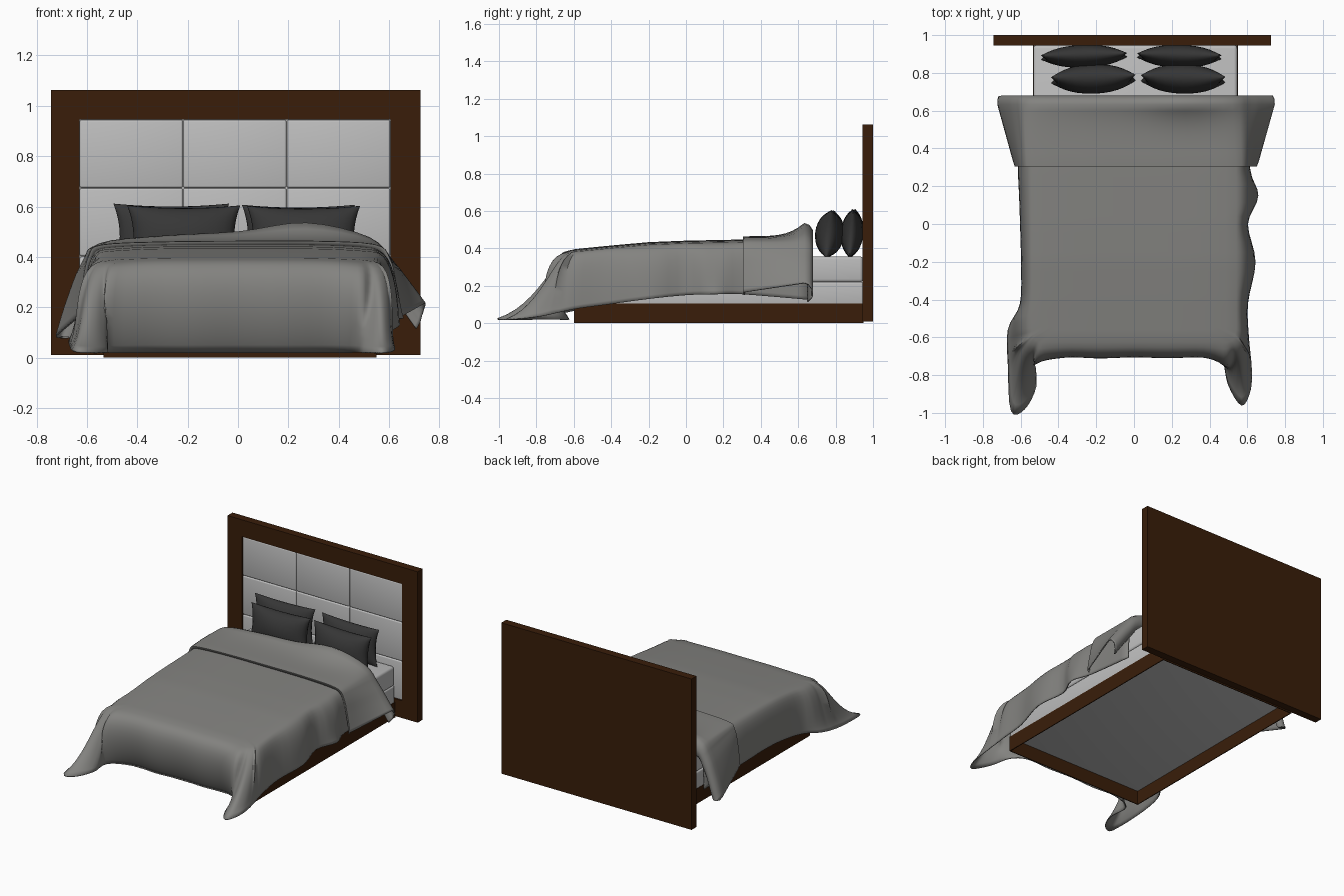
import bpy, bmesh, math
from mathutils import Vector

if "Cube" in bpy.data.objects:
    bpy.data.objects.remove(bpy.data.objects["Cube"])


def mat(name, r, g, b):
    m = bpy.data.materials.new(name)
    m.diffuse_color = (r, g, b, 1)
    m.use_nodes = True
    m.node_tree.nodes["Principled BSDF"].inputs["Base Color"].default_value = m.diffuse_color
    return m


WOOD = mat("dark_wood", 0.041, 0.0125, 0.0028)
PAD = mat("light_grey_fabric", 0.52, 0.52, 0.52)
BLANKET = mat("mid_grey_blanket", 0.228, 0.226, 0.215)
PILLOW = mat("charcoal_pillow", 0.037, 0.037, 0.037)


def finish(bm, name, material, smooth=40):
    me = bpy.data.meshes.new(name)
    bm.to_mesh(me)
    bm.free()
    ob = bpy.data.objects.new(name, me)
    bpy.context.collection.objects.link(ob)
    me.materials.append(material)
    bpy.ops.object.select_all(action='DESELECT')
    ob.select_set(True)
    bpy.context.view_layer.objects.active = ob
    bpy.ops.object.shade_smooth_by_angle(angle=math.radians(smooth))
    return ob


def box(name, x, y, z, material, bevel=0.0, seg=1):
    bm = bmesh.new()
    bmesh.ops.create_cube(bm, size=1)
    for v in bm.verts:
        v.co = [(r[0] + r[1]) / 2 + c * (r[1] - r[0]) for c, r in zip(v.co, (x, y, z))]
    if bevel:
        bmesh.ops.bevel(bm, geom=bm.edges[:], offset=bevel, segments=seg,
                        profile=0.5, affect='EDGES')
    return finish(bm, name, material)


def sheet(name, rows, material, thick):
    """Cloth surface through equal-length rows of points, with thickness."""
    bm = bmesh.new()
    g = [[bm.verts.new(p) for p in r] for r in rows]
    for a, b in zip(g, g[1:]):
        for i in range(len(a) - 1):
            bm.faces.new((a[i], a[i + 1], b[i + 1], b[i]))
    bmesh.ops.remove_doubles(bm, verts=bm.verts[:], dist=1e-4)
    ob = finish(bm, name, material, 60)
    s = ob.modifiers.new("thickness", 'SOLIDIFY')
    s.thickness, s.offset = thick, 0
    return ob


def spline(pts, n):
    """Catmull-Rom resampling of tuples of any size."""
    out = []
    for i in range(len(pts) - 1):
        p0, p1, p2, p3 = (pts[min(max(k, 0), len(pts) - 1)] for k in range(i - 1, i + 3))
        for j in range(n):
            t = j / n
            out.append(tuple(b + 0.5 * t * (c - a + t * (2 * a - 5 * b + 4 * c - d
                             + t * (3 * (b - c) + d - a)))
                             for a, b, c, d in zip(p0, p1, p2, p3)))
    return out + [tuple(pts[-1])]


# Headboard: wooden backing, four frame bars, padded backing with 3 x 3 panels
X0, X1, IX0, IX1, IZ0, IZ1 = -0.743, 0.725, -0.63, 0.605, 0.13, 0.945
FY = (0.945, 1.0)
box("headboard_back", (IX0, IX1), (0.97, 1.0), (IZ0, IZ1), WOOD)
box("headboard_left", (X0, IX0), FY, (0.01, 1.062), WOOD)
box("headboard_right", (IX1, X1), FY, (0.01, 1.062), WOOD)
box("headboard_top", (IX0, IX1), FY, (IZ1, 1.062), WOOD)
box("headboard_bottom", (IX0, IX1), FY, (0.01, IZ0), WOOD)
box("headboard_padding", (IX0, IX1), (0.958, 0.975), (IZ0, IZ1), PAD)
pw, ph = (IX1 - IX0) / 3, (IZ1 - IZ0) / 3
for i in range(3):
    for j in range(3):
        box("headboard_panel", (IX0 + i * pw + .001, IX0 + (i + 1) * pw - .001), (0.948, 0.972),
            (IZ0 + j * ph + .001, IZ0 + (j + 1) * ph - .001), PAD, 0.008, 3)

# Hollow base of thin boards, two mattress layers resting on it
T = 0.006
box("base_left", (-0.535, -0.535 + T), (-0.6, 0.95), (0, 0.106), WOOD)
box("base_right", (0.55 - T, 0.55), (-0.6, 0.95), (0, 0.106), WOOD)
box("base_foot", (-0.535, 0.55), (-0.6, -0.6 + T), (0, 0.106), WOOD)
box("base_head", (-0.535, 0.55), (0.95 - T, 0.95), (0, 0.106), WOOD)
box("mattress_lower", (-0.533, 0.547), (-0.598, 0.947), (0.095, 0.22), PAD, 0.01, 3)
box("mattress_upper", (-0.533, 0.547), (-0.598, 0.947), (0.218, 0.357), PAD, 0.018, 3)

# Blanket: stations round the bed edge = rim x, y, then hem x, y, z
SIDE_Y = [0.66, 0.3, 0.15, 0.0, -0.2, -0.4, -0.55]
LEFT = [(-.60, .66, .125), (-.61, .3, .15), (-.605, .15, .15), (-.6, 0, .15),
        (-.595, -.2, .135), (-.60, -.42, .1), (-.665, -.56, .075)]
RIGHT = [(.60, .66, .125), (.61, .3, .155), (.655, .15, .155), (.60, 0, .15),
         (.64, -.2, .13), (.60, -.42, .1), (.605, -.6, .075)]
CORNER_RIM = [(.532, -.59), (.53, -.605), (.52, -.615), (.505, -.622), (.47, -.625)]
LEFT_C = [(-.665, -.75, .04), (-.65, -.99, .025), (-.58, -.98, .02),
          (-.52, -.86, .02), (-.52, -.70, .02)]
RIGHT_C = [(.62, -.76, .04), (.615, -.88, .025), (.57, -.96, .02),
           (.5, -.85, .02), (.465, -.70, .02)]
st = [(-.54, y) + h for y, h in zip(SIDE_Y, LEFT)]
st += [(-r[0], r[1]) + h for r, h in zip(CORNER_RIM, LEFT_C)]
st += [(x, -.625, x, -.63 + d, .02) for x, d in ((-.37, 0), (-.18, -.006), (0, .004),
                                                 (.18, -.004), (.37, 0))]
st += [r + h for r, h in zip(CORNER_RIM[::-1], RIGHT_C[::-1])]
st += [(.54, y) + h for y, h in zip(SIDE_Y[::-1], RIGHT[::-1])]

CROWN = [(-.66, .376), (-.6, .392), (-.4, .412), (-.2, .43), (0, .438), (.3, .444), (.7, .446)]


def top_z(x, y):
    for (a, za), (b, zb) in zip(CROWN, CROWN[1:]):
        if y <= b:
            break
    return za + (zb - za) * (y - a) / (b - a) - 0.014 * (x / 0.54) ** 4


rows = []
for rx, ry, hx, hy, hz in spline(st, 4):
    row = []
    sy = max(ry, -0.3)
    for k in range(10):                    # flat top, spine to rim
        t = k / 10
        x, y = rx * t, sy + (ry - sy) * t
        row.append((x, y, top_z(x, y)))
    R, H = Vector((rx, ry, top_z(rx, ry))), Vector((hx, hy, hz))
    out = Vector((hx - rx, hy - ry, 0))
    d = out.length
    out.normalize()
    near = min(d, 0.09)
    A = R + out * near
    A.z -= 0.012
    B = R + out * max(near, d * 0.45)
    B.z = hz + 0.07
    if ry < -0.58:                         # foot side bulges out over the base
        bulge = max(0, 1 - d / 0.25)
        A.y -= 0.115 * bulge
        B.y -= 0.09 * bulge
        B.z += 0.05 * bulge
        side = max(0, abs(rx) - 0.44) / 0.1 * math.copysign(1, rx)
        A.x += 0.06 * side
        B.x += 0.02 * side
    for k in range(13):                    # drape, rim to hem
        t = k / 12
        u = 1 - t
        row.append(R * u**3 + A * (3 * u * u * t) + B * (3 * u * t * t) + H * t**3)
    rows.append(row)
sheet("blanket", rows, BLANKET, 0.007)

# Folded-over top of the blanket: front section blends to a flared head section
FRONT = [(-.63, .165), (-.615, .3), (-.59, .405), (-.54, .445), (-.3, .457), (0, .46),
         (.3, .46), (.54, .447), (.6, .395), (.63, .28), (.65, .165)]
HEAD = [(-.72, .09), (-.68, .22), (-.625, .36), (-.55, .45), (-.3, .48), (0, .497),
        (.27, .532), (.52, .475), (.62, .375), (.69, .285), (.742, .215)]
front, head = spline(FRONT, 4), spline(HEAD, 4)
rows = [[(x * 0.985, .312, z - 0.014) for x, z in front]]
for k in range(11):
    t = k / 10
    rows.append([(a[0] + (b[0] - a[0]) * t, .308 + .325 * t,
                  a[1] + (b[1] - a[1]) * (t ** 4 if abs(b[0]) < .6 else t))
                 for a, b in zip(front, head)])
for y, dz, s in ((.658, .01, 1), (.676, .038, .99), (.674, .075, .975), (.65, .1, .955)):
    rows.append([(x * s, y, max(z - dz, .08)) for x, z in head])
sheet("blanket_fold", rows, BLANKET, 0.008)


# Pillows: pinched cushions with pointed corners
def pillow(name, cx, cy, cz, w, h, depth, lean, yaw):
    bm = bmesh.new()
    n = 14
    for side in (-1, 1):
        g = []
        for j in range(n + 1):
            v = math.sin((j / n - .5) * math.pi)
            r = []
            for i in range(n + 1):
                u = math.sin((i / n - .5) * math.pi)
                x = w / 2 * u * (1 - 0.11 * (1 - v * v))
                z = h / 2 * v * (1 - 0.09 * (1 - u * u))
                y = side * depth / 2 * (max(0, (1 - u * u) * (1 - v * v))) ** 0.5
                r.append(bm.verts.new((x, y, z)))
            g.append(r)
        for a, b in zip(g, g[1:]):
            for i in range(n):
                f = (a[i], a[i + 1], b[i + 1], b[i])
                bm.faces.new(f if side < 0 else f[::-1])
    bmesh.ops.remove_doubles(bm, verts=bm.verts[:], dist=1e-4)
    ob = finish(bm, name, PILLOW, 60)
    ob.location = (cx, cy, cz)
    ob.rotation_euler = (lean, 0, yaw)


pillow("pillow_back_left", -.265, .888, .482, .46, .26, .12, -.08, .03)
pillow("pillow_back_right", .24, .888, .48, .45, .255, .12, -.08, -.02)
pillow("pillow_front_left", -.215, .768, .478, .45, .255, .155, -.12, .03)
pillow("pillow_front_right", .26, .768, .476, .45, .255, .155, -.12, -.02)
